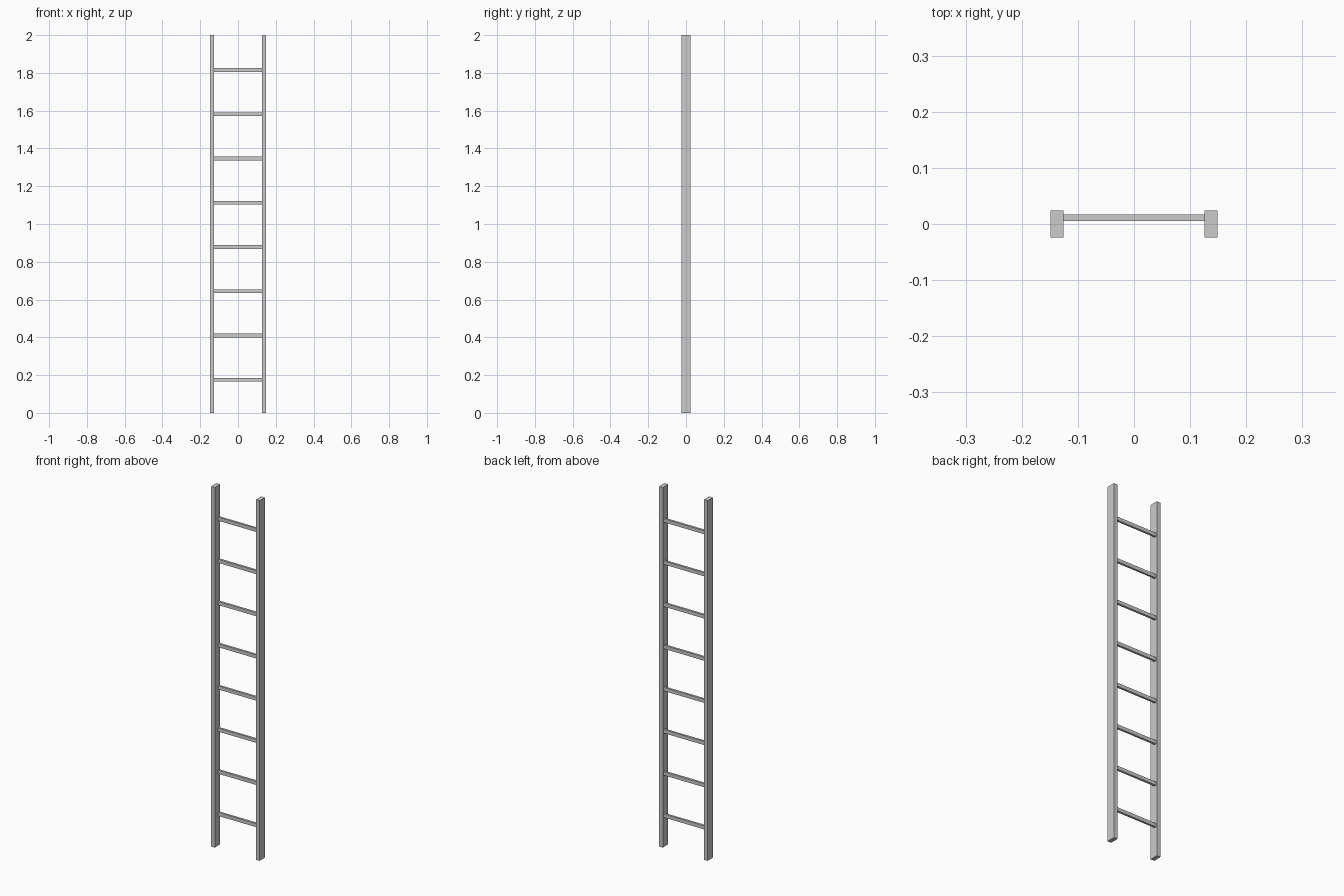
import bpy

if "Cube" in bpy.data.objects:
    bpy.data.objects.remove(bpy.data.objects["Cube"])


def box(name, center, size):
    """Axis-aligned box with its real dimensions baked into the mesh."""
    bpy.ops.mesh.primitive_cube_add(size=1, location=center)
    obj = bpy.context.object
    obj.name = name
    obj.scale = size
    bpy.ops.object.transform_apply(location=False, rotation=False, scale=True)
    return obj


HALF_WIDTH, RAIL_W, RAIL_D, HEIGHT = 0.149, 0.023, 0.048, 2.0
RUNGS, FIRST_Z, STEP = 8, 0.175, 0.2343

# Side rails
for side, sign in (("left", -1), ("right", 1)):
    box(f"{side}_rail", (sign * (HALF_WIDTH - RAIL_W / 2), 0, HEIGHT / 2),
        (RAIL_W, RAIL_D, HEIGHT))

# Rungs, set slightly towards the back, spanning between the rails
for i in range(RUNGS):
    box(f"rung_{i + 1}", (0, 0.011, FIRST_Z + i * STEP),
        (2 * (HALF_WIDTH - RAIL_W), 0.012, 0.02))
